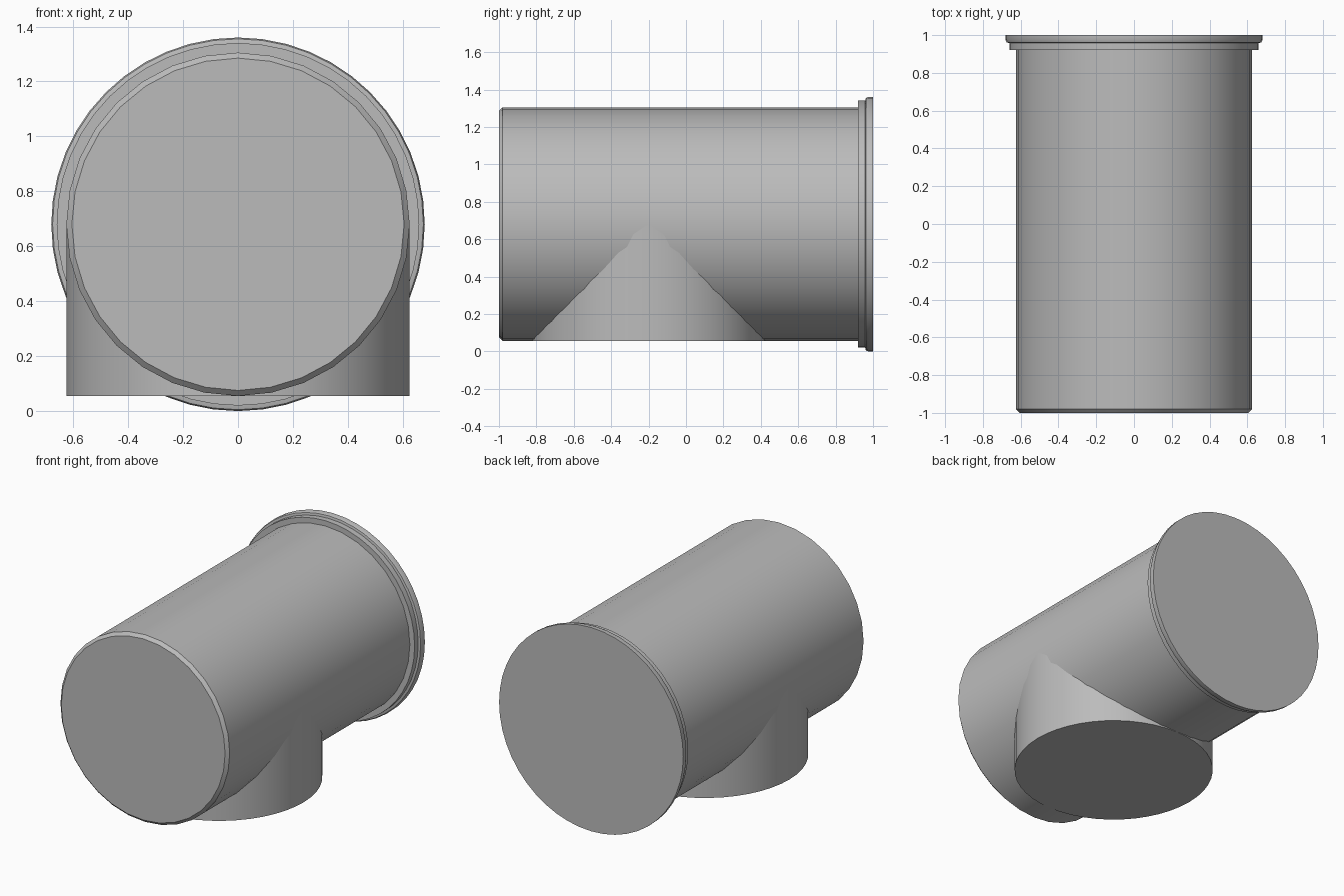
import bpy
import math
from mathutils import Matrix, Vector

cube = bpy.data.objects.get("Cube")
if cube:
    bpy.data.objects.remove(cube, do_unlink=True)

grey = bpy.data.materials.new("pipe_grey")
grey.use_nodes = True
colour = (0.5, 0.5, 0.5, 1)
grey.diffuse_color = colour
grey.node_tree.nodes["Principled BSDF"].inputs["Base Color"].default_value = colour


def lathe(name, profile, sides, matrix):
    """Closed solid turned around local z from (radius, height) pairs."""
    verts, faces = [], []
    for radius, height in profile:
        for i in range(sides):
            a = math.tau * i / sides
            verts.append(matrix @ Vector((radius * math.cos(a), radius * math.sin(a), height)))
    for ring in range(len(profile) - 1):
        base = ring * sides
        for i in range(sides):
            j = (i + 1) % sides
            faces.append((base + i, base + j, base + sides + j, base + sides + i))
    faces.append(tuple(reversed(range(sides))))
    faces.append(tuple(range(len(verts) - sides, len(verts))))
    mesh = bpy.data.meshes.new(name)
    mesh.from_pydata(verts, [], faces)
    mesh.materials.append(grey)
    obj = bpy.data.objects.new(name, mesh)
    bpy.context.collection.objects.link(obj)
    bpy.ops.object.select_all(action="DESELECT")
    obj.select_set(True)
    bpy.context.view_layer.objects.active = obj
    bpy.ops.object.shade_smooth_by_angle(angle=math.radians(30))
    return obj


RADIUS = 0.625
AXIS_Z = 0.68

# Local z runs towards the back, along the pipe axis
along_y = Matrix.Translation((0, 0, AXIS_Z)) @ Matrix.Rotation(-math.pi / 2, 4, "X")

# Main pipe with a chamfered front end
lathe("main_pipe", [(0.605, -1), (RADIUS, -0.98), (RADIUS, 0.95)], 32, along_y)

# Stepped socket rim at the back
lathe("socket_collar", [(0.66, 0.92), (0.66, 0.97)], 48, along_y)
lathe("socket_flange",
      [(0.66, 0.958), (0.675, 0.962), (0.68, 0.975), (0.68, 1)], 48, along_y)

# Downward branch of equal bore
lathe("branch_pipe", [(RADIUS, 0.055), (RADIUS, AXIS_Z)], 48,
      Matrix.Translation((0, -0.2, 0)))
